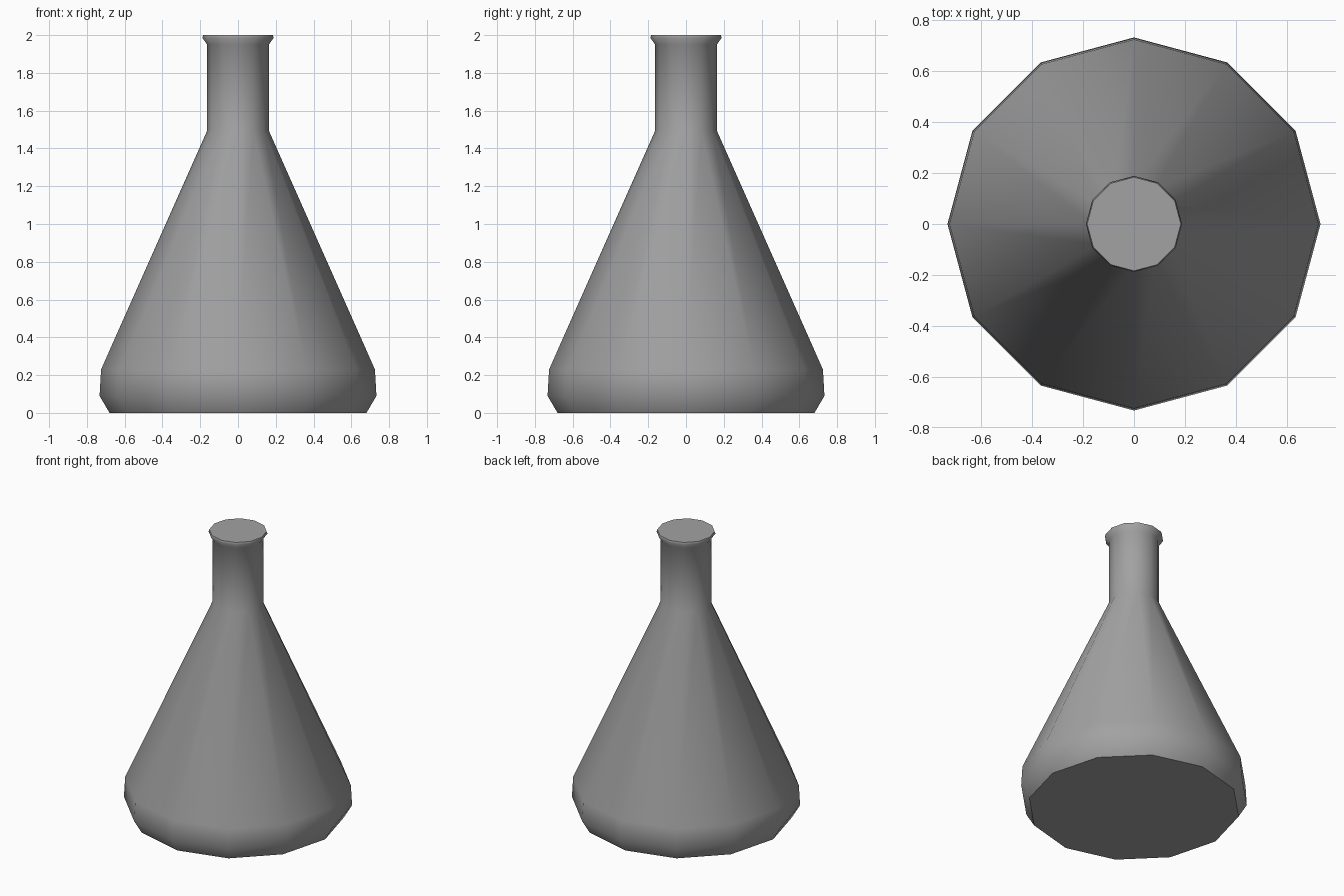
import bpy, bmesh, math

if "Cube" in bpy.data.objects:
    bpy.data.objects.remove(bpy.data.objects["Cube"])

SIDES = 12

# Flask outline as (radius, height): base, body, cone, neck, flared lip
PROFILE = [(0.68, 0.0), (0.733, 0.09), (0.725, 0.23),
           (0.163, 1.495), (0.163, 1.95), (0.189, 1.985), (0.184, 2.0)]


def lathe(name, profile, sides):
    bm = bmesh.new()
    rings = [[bm.verts.new((r * math.cos(2 * math.pi * i / sides),
                            r * math.sin(2 * math.pi * i / sides), z))
              for i in range(sides)] for r, z in profile]
    for low, high in zip(rings, rings[1:]):
        for i in range(sides):
            j = (i + 1) % sides
            bm.faces.new((low[i], low[j], high[j], high[i]))
    # Flat base and closed mouth
    bm.faces.new(rings[0][::-1])
    bm.faces.new(rings[-1])
    bmesh.ops.recalc_face_normals(bm, faces=bm.faces)
    mesh = bpy.data.meshes.new(name)
    bm.to_mesh(mesh)
    bm.free()
    obj = bpy.data.objects.new(name, mesh)
    bpy.context.collection.objects.link(obj)
    return obj


# Conical flask, smooth around the sides with crisp caps
flask = lathe("conical_flask", PROFILE, SIDES)
bpy.context.view_layer.objects.active = flask
flask.select_set(True)
bpy.ops.object.shade_smooth_by_angle(angle=math.radians(57))

# Dark grey surface
grey = bpy.data.materials.new("dark_grey")
grey.diffuse_color = (0.36, 0.36, 0.36, 1.0)
grey.use_nodes = True
grey.node_tree.nodes["Principled BSDF"].inputs["Base Color"].default_value = grey.diffuse_color
flask.data.materials.append(grey)
